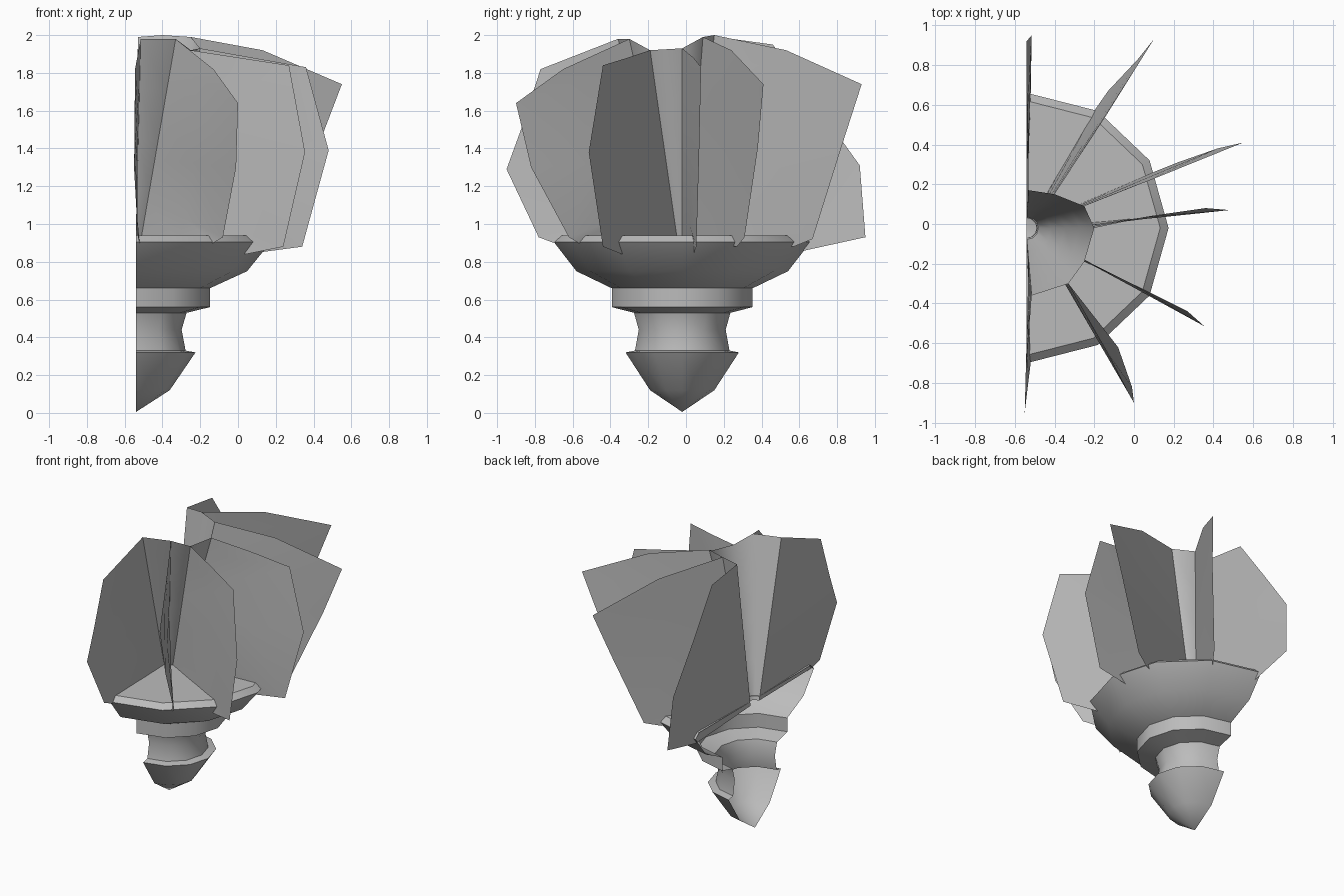
import bpy, bmesh, math
from mathutils import Vector

cube = bpy.data.objects.get("Cube")
if cube:
    bpy.data.objects.remove(cube, do_unlink=True)

grey = bpy.data.materials.new("plain_grey")
grey.use_nodes = True
grey.diffuse_color = (0.5, 0.5, 0.5, 1)
grey.node_tree.nodes["Principled BSDF"].inputs["Base Color"].default_value = (0.5, 0.5, 0.5, 1)

AXIS = Vector((-0.54, -0.02, 0))
ANGLES = [math.radians(90 - 30 * i) for i in range(7)]


def sheet(name, rows, angle):
    """Skin a list of equally long point rows with quads."""
    bm = bmesh.new()
    grid = [[bm.verts.new(p) for p in row] for row in rows]
    for a, b in zip(grid, grid[1:]):
        for i in range(len(a) - 1):
            bm.faces.new((a[i], a[i + 1], b[i + 1], b[i]))
    bmesh.ops.remove_doubles(bm, verts=bm.verts, dist=0.0005)
    me = bpy.data.meshes.new(name)
    bm.to_mesh(me)
    bm.free()
    me.materials.append(grey)
    ob = bpy.data.objects.new(name, me)
    bpy.context.collection.objects.link(ob)
    bpy.ops.object.select_all(action='DESELECT')
    ob.select_set(True)
    bpy.context.view_layer.objects.active = ob
    bpy.ops.object.shade_smooth_by_angle(angle=math.radians(angle))
    return ob


def half_lathe(name, profile):
    """Revolve a (radius, z) profile half a turn, open at the back."""
    rows = [[AXIS + Vector((1.05 * r * math.cos(a), r * math.sin(a), z)) for a in ANGLES]
            for r, z in profile]
    return sheet(name, rows, 32)


# Turned stem: pointed drop, waist, collar, bowl with a flat top
half_lathe("finial_drop", [(0, 0.005), (0.17, 0.12), (0.30, 0.32), (0.25, 0.33)])
half_lathe("waist", [(0.25, 0.33), (0.23, 0.44), (0.255, 0.53)])
half_lathe("collar", [(0.255, 0.53), (0.373, 0.56), (0.373, 0.66)])
half_lathe("bowl", [(0.373, 0.66), (0.56, 0.75), (0.68, 0.905), (0.64, 0.94), (0.05, 0.94)])

# Leaves: inner top point, then the outline down the outer edge to the rim
leaves = {
    "back_leaf": [(-.53, .17, 1.99), (-.53, .46, 1.95), (-.54, .69, 1.63),
                  (-.54, .92, 1.31), (-.515, .95, .93), (-.52, .63, .86)],
    "back_side_leaf": [(-.40, .15, 2.0), (-.15, .53, 1.92), (.10, .93, 1.74),
                       (.02, .83, 1.43), (-.13, .67, .92), (-.20, .57, .88)],
    "back_outer_leaf": [(-.25, .09, 1.99), (.13, .24, 1.92), (.55, .41, 1.74),
                        (.42, .38, 1.40), (.22, .31, .93), (.12, .27, .88)],
    "middle_leaf": [(-.20, -.02, 1.93), (.08, .04, 1.88), (.36, .08, 1.83),
                    (.48, .07, 1.39), (.34, .055, .88), (.04, .04, .84)],
    "front_outer_leaf": [(-.25, -.19, 1.92), (.01, -.31, 1.88), (.27, -.44, 1.84),
                         (.355, -.515, 1.38), (.24, -.44, .88), (.04, -.34, .84)],
    "front_side_leaf": [(-.33, -.30, 1.98), (-.13, -.65, 1.82), (0, -.90, 1.64),
                        (-.01, -.82, 1.30), (-.08, -.62, .93), (-.13, -.57, .90)],
    "front_leaf": [(-.515, -.36, 1.98), (-.545, -.77, 1.82), (-.548, -.87, 1.51),
                   (-.55, -.95, 1.29), (-.53, -.78, .93), (-.52, -.70, .90)],
}
core_top, core_foot = [], []
for (name, outline), a in zip(leaves.items(), ANGLES):
    outer = [Vector(p) for p in outline]
    top = outer[0]
    foot = AXIS + Vector((0.05 * math.cos(a), 0.05 * math.sin(a), 0.91))
    n = len(outer) - 1
    inner = [top.lerp(foot, i / n) for i in range(n + 1)]
    middle = [p.lerp(q, 0.5) for p, q in zip(inner, outer)]
    sheet(name, [inner, middle, outer], 40)
    core_top.append(top)
    core_foot.append(foot)

# Flared core that joins the inner edges of the leaves
core_rows = [[f.lerp(t, k / 4) for f, t in zip(core_foot, core_top)] for k in range(5)]
sheet("flared_core", core_rows, 50)
